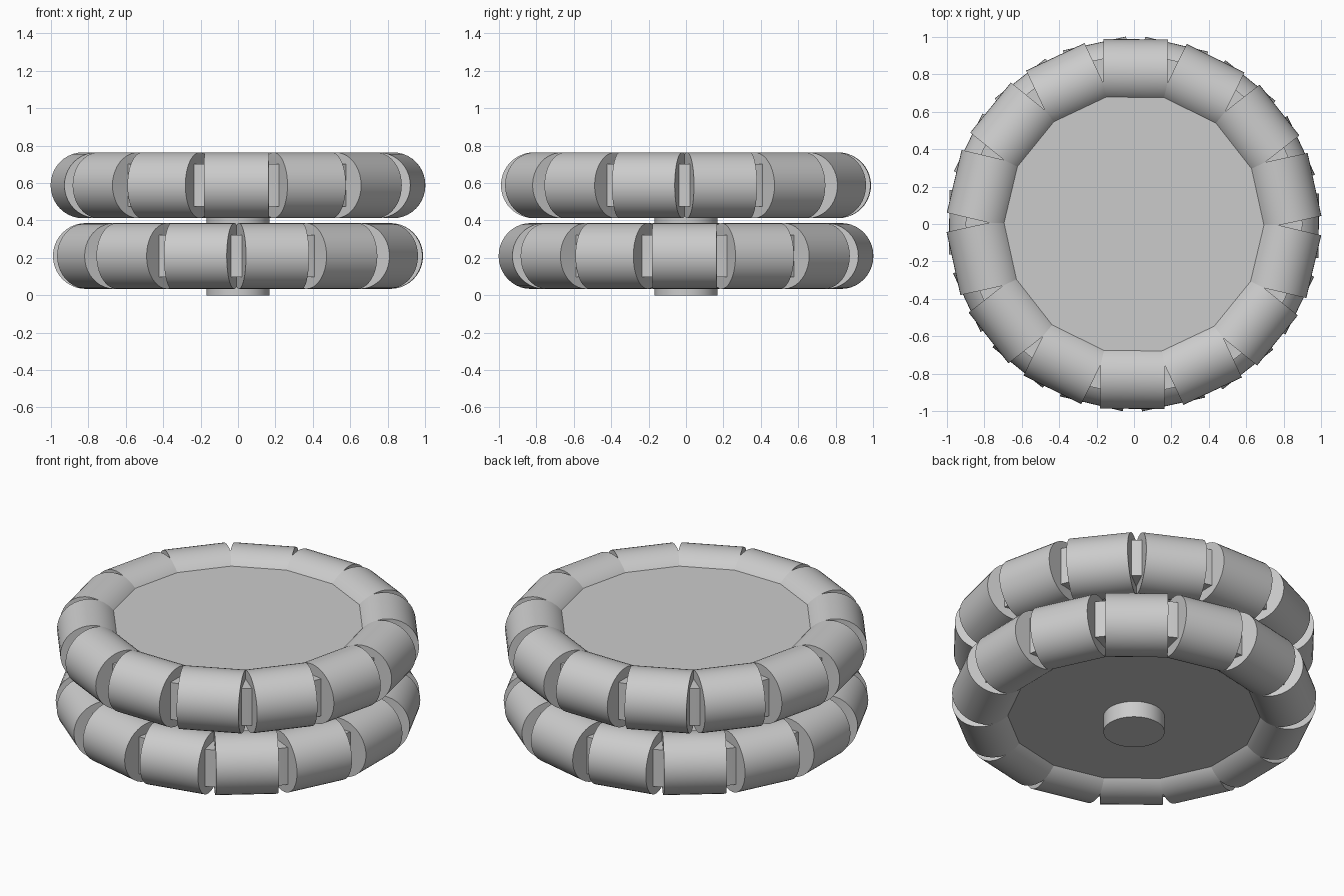
import bpy
import math
from mathutils import Matrix

cube = bpy.data.objects.get("Cube")
if cube:
    bpy.data.objects.remove(cube, do_unlink=True)

COUNT = 14                       # rollers per wheel
PITCH = math.tau / COUNT
SKEW = math.radians(-0.5)
AXIS_R, ROLLER_R, ROLLER_LEN = 0.812, 0.176, 0.345
DISC_R, DISC_H = 0.9, 0.225
HUB_R = 0.168
LOW_Z, HIGH_Z = 0.21, 0.588

grey = bpy.data.materials.new("light grey")
grey.use_nodes = True
colour = (0.6, 0.6, 0.6, 1)
grey.diffuse_color = colour
grey.node_tree.nodes["Principled BSDF"].inputs["Base Color"].default_value = colour


def cylinder(name, radius, depth, matrix, sides):
    bpy.ops.mesh.primitive_cylinder_add(vertices=sides, radius=radius, depth=depth)
    ob = bpy.context.object
    ob.name = name
    ob.matrix_world = matrix
    ob.data.materials.append(grey)
    bpy.ops.object.shade_smooth_by_angle(angle=math.radians(35))
    return ob


def wheel(name, z, start):
    # Solid disc that carries the rollers and shows in the gaps between them
    cylinder(name + "_disc", DISC_R, DISC_H, Matrix.Translation((0, 0, z)), 96)
    # Ring of rollers, each lying along the rim
    for i in range(COUNT):
        turn = Matrix.Rotation(start + i * PITCH + SKEW, 4, "Z")
        place = Matrix.Translation((AXIS_R, 0, 0))
        lay = Matrix.Rotation(math.pi / 2, 4, "X")
        cylinder(f"{name}_roller_{i + 1}", ROLLER_R, ROLLER_LEN,
                 Matrix.Translation((0, 0, z)) @ turn @ place @ lay, 40)


# Two wheels, staggered by half a roller
wheel("lower_wheel", LOW_Z, 0)
wheel("upper_wheel", HIGH_Z, PITCH / 2)

# Central hub, protruding below and joining the wheels
cylinder("hub", HUB_R, HIGH_Z, Matrix.Translation((0, 0, HIGH_Z / 2)), 64)
